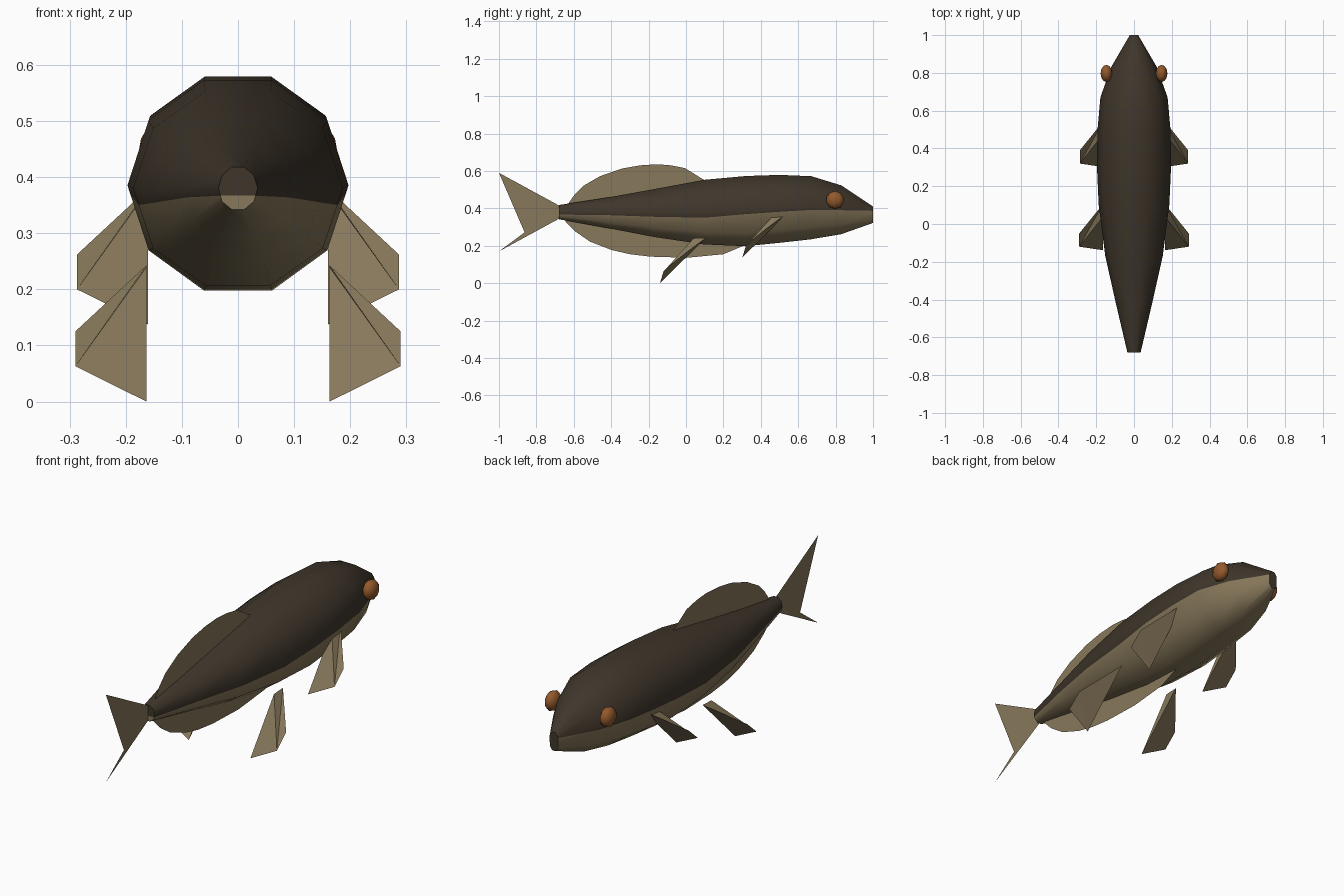
import bpy, bmesh, math
from mathutils import Vector

if "Cube" in bpy.data.objects:
    bpy.data.objects.remove(bpy.data.objects["Cube"])


def material(name, rgb):
    m = bpy.data.materials.new(name)
    m.diffuse_color = (*rgb, 1)
    m.use_nodes = True
    m.node_tree.nodes["Principled BSDF"].inputs["Base Color"].default_value = m.diffuse_color
    return m


DARK = material("dark brown back", (0.050, 0.037, 0.024))
TAN = material("tan belly and fins", (0.245, 0.19, 0.105))
ORANGE = material("orange brown eye", (0.29, 0.10, 0.025))


def add_object(name, bm, mats):
    me = bpy.data.meshes.new(name)
    bm.to_mesh(me)
    bm.free()
    for m in mats:
        me.materials.append(m)
    ob = bpy.data.objects.new(name, me)
    bpy.context.collection.objects.link(ob)
    return ob


def decagon_point(deg):
    """Point on the outline of a unit decagon."""
    k = math.floor(deg / 36)
    f = deg / 36 - k
    a, b = math.radians(36 * k), math.radians(36 * (k + 1))
    p = Vector((math.cos(a), math.sin(a)))
    return p.lerp(Vector((math.cos(b), math.sin(b))), f)


# Body: decagonal sections (y, half width, top, bottom, angle of the colour line)
SECTIONS = [
    (-0.68, 0.035, 0.418, 0.342, -20),
    (-0.42, 0.096, 0.458, 0.295, -9),
    (-0.17, 0.152, 0.503, 0.247, -9),
    (0.10, 0.187, 0.553, 0.207, -10),
    (0.32, 0.197, 0.573, 0.198, -5),
    (0.50, 0.193, 0.579, 0.216, -5),
    (0.67, 0.178, 0.572, 0.235, -4),
    (0.83, 0.122, 0.523, 0.262, -1),
    (1.00, 0.026, 0.410, 0.322, 28),
]
bm = bmesh.new()
rings = []
for y, w, top, bottom, line in SECTIONS:
    mid = max(0, line + 3)
    angles = [line, mid, 36, 72, 108, 144, 180 - mid, 180 - line, 216, 252, 288, 324]
    c = (top + bottom) / 2
    h = (top - bottom) / 2 / math.sin(math.radians(72))
    ring = []
    for a in angles:
        p = decagon_point(a)
        ring.append(bm.verts.new((p.x * w, y, c + p.y * h)))
    rings.append(ring)
for r0, r1 in zip(rings, rings[1:]):
    for j in range(12):
        k = (j + 1) % 12
        f = bm.faces.new((r0[j], r0[k], r1[k], r1[j]))
        f.smooth = True
        f.material_index = 0 if j < 7 else 1
# Flat ends of the body
bm.faces.new(rings[-1])
bm.faces.new(rings[0][:8])
f = bm.faces.new(rings[0][7:] + rings[0][:1])
f.material_index = 1
bmesh.ops.recalc_face_normals(bm, faces=bm.faces)
add_object("body", bm, [DARK, TAN])


# Flat fins on the centre plane
def sheet_fin(name, outline):
    bm = bmesh.new()
    f = bm.faces.new([bm.verts.new((0, y, z)) for y, z in outline])
    bmesh.ops.triangulate(bm, faces=[f])
    add_object(name, bm, [TAN])


sheet_fin("dorsal_fin", [
    (-0.63, 0.40), (-0.63, 0.425), (-0.594, 0.476), (-0.55, 0.52), (-0.46, 0.572),
    (-0.342, 0.613), (-0.246, 0.63), (-0.155, 0.636), (-0.08, 0.63),
    (-0.005, 0.615), (0.10, 0.55), (0.10, 0.52)])
sheet_fin("belly_fin", [
    (-0.645, 0.36), (-0.645, 0.33), (-0.594, 0.278), (-0.513, 0.222), (-0.396, 0.177),
    (-0.30, 0.155), (-0.19, 0.142), (0.005, 0.136), (0.20, 0.155),
    (0.315, 0.203), (0.315, 0.23)])
sheet_fin("tail_fin", [
    (-0.66, 0.41), (-0.68, 0.416), (-1.0, 0.59), (-0.863, 0.487), (-0.80, 0.43),
    (-0.775, 0.38), (-0.80, 0.33), (-0.863, 0.272), (-1.0, 0.17),
    (-0.68, 0.344), (-0.66, 0.35)])


# Paired fins: slim wedges slanting down and back
def paired_fin(name, side, offset):
    root_front, root_back, tip_top, tip_low, trail = range(5)
    pts = [(0.163, 0.107, 0.243), (0.163, 0.04, 0.24), (0.29, -0.05, 0.125),
           (0.29, -0.12, 0.063), (0.163, -0.139, 0.0)]
    bm = bmesh.new()
    vs = []
    for p in pts:
        q = Vector(p) + Vector(offset)
        vs.append(bm.verts.new((q.x * side, q.y, q.z)))
    for idx in ((root_front, tip_top, tip_low), (root_front, tip_low, root_back),
                (root_back, tip_low, trail), (tip_top, trail, tip_low),
                (root_front, trail, tip_top), (root_front, root_back, trail)):
        bm.faces.new([vs[i] for i in idx])
    bmesh.ops.recalc_face_normals(bm, faces=bm.faces)
    add_object(name, bm, [TAN])


# Eyes: flattened low-poly spheres with the pole pointing sideways
def eye(name, side):
    bm = bmesh.new()
    bmesh.ops.create_uvsphere(bm, u_segments=10, v_segments=6, radius=1)
    for v in bm.verts:
        x, y, z = v.co
        v.co = (side * (0.146 + 0.031 * z), 0.797 + 0.048 * x, 0.445 + 0.048 * y)
    bmesh.ops.recalc_face_normals(bm, faces=bm.faces)
    for f in bm.faces:
        f.smooth = True
    add_object(name, bm, [ORANGE])


for side, label in ((1, "right"), (-1, "left")):
    paired_fin("front_fin_" + label, side, (-0.003, 0.44, 0.137))
    paired_fin("rear_fin_" + label, side, (0, 0, 0))
    eye("eye_" + label, side)
